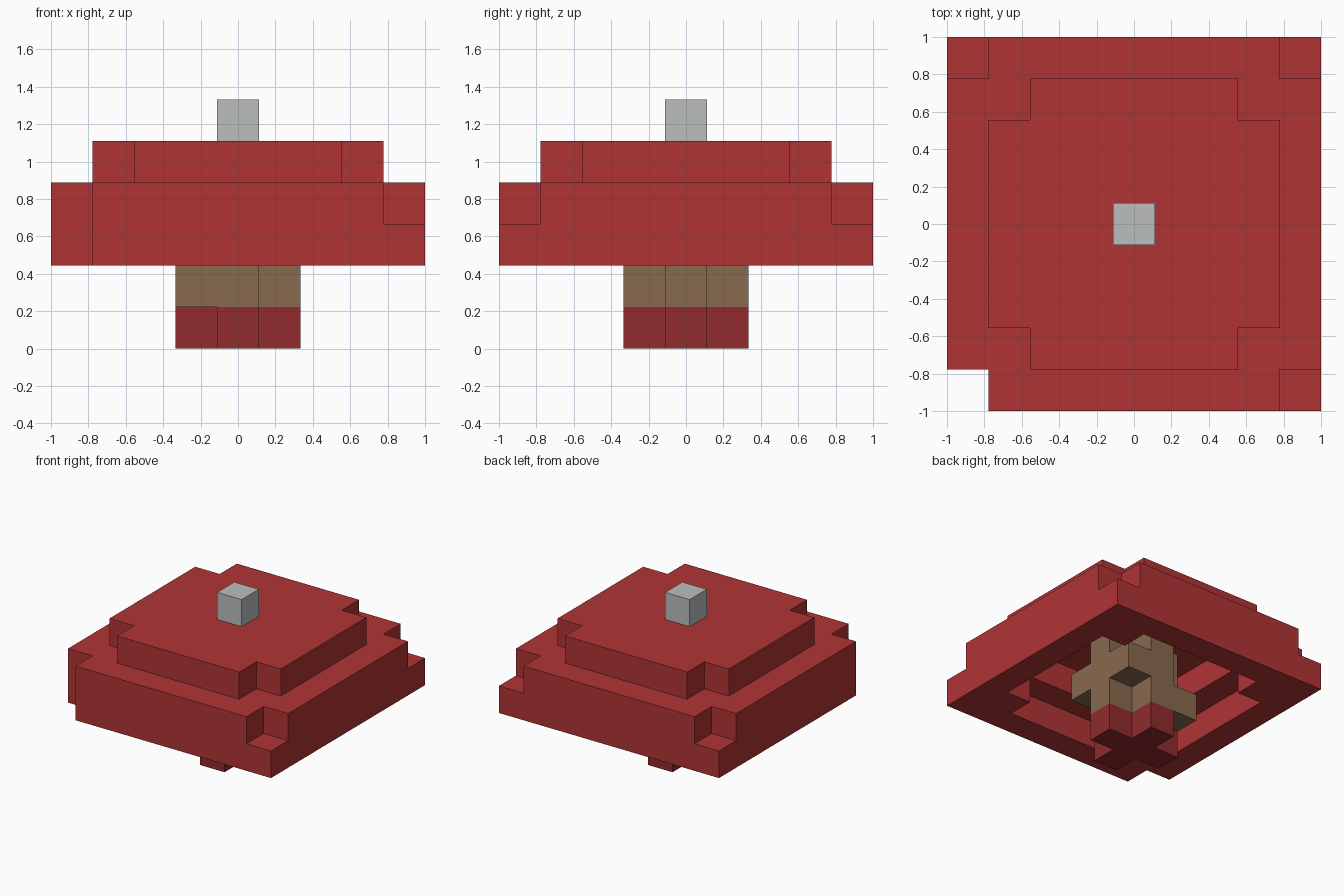
import bpy, bmesh, math
from mathutils import Vector

U = 2 / 9  # edge of one block

old = bpy.data.objects.get("Cube")
if old:
    bpy.data.objects.remove(old, do_unlink=True)


def material(name, hex_code):
    """Flat material from an sRGB hex code, converted to linear."""
    srgb = [c / 255 for c in bytes.fromhex(hex_code)]
    rgb = [c / 12.92 if c <= 0.04045 else ((c + 0.055) / 1.055) ** 2.4 for c in srgb]
    mat = bpy.data.materials.new(name)
    mat.use_nodes = True
    mat.diffuse_color = (*rgb, 1)
    bsdf = next(n for n in mat.node_tree.nodes if n.type == 'BSDF_PRINCIPLED')
    bsdf.inputs["Base Color"].default_value = (*rgb, 1)
    bsdf.inputs["Roughness"].default_value = 0.8
    return mat


def square(r, z, corners=True):
    """Square layer of blocks reaching r from the centre, with or without corners."""
    span = range(-r, r + 1)
    return {(x, y, z) for x in span for y in span
            if corners or not abs(x) == abs(y) == r}


# Hollow cap: wide rim, stepped shoulder and closed crown
rim = square(4, 2) - square(3, 2, False) - {(-4, -4, 2)}
shoulder = square(4, 3, False) - square(2, 3)
crown = square(3, 4, False)

# Cross-shaped stem with a few extra blocks along it
foot = square(1, 0, False)
stem = set().union(*(square(1, z, False) for z in (1, 2, 3)))
stem |= {(-1, y, 1) for y in (-1, 1)} | {(1, y, 2) for y in (-1, 1)}

parts = {
    "cap": (rim | shoulder | crown, material("red", "B03435")),
    "stem_foot": (foot, material("dark red", "902B2D")),
    "stem": (stem, material("brown", "896A4E")),
    "top_knob": ({(0, 0, 5)}, material("light grey", "BBBFBE")),
}
filled = set().union(*(cells for cells, _ in parts.values()))


def build(name, cells, mat):
    """Skin the exposed sides of the blocks and merge them into flat faces."""
    bm = bmesh.new()
    for cell in cells:
        centre = Vector(cell) + Vector((0, 0, 0.5))
        for axis in range(3):
            for sign in (-1, 1):
                n, a, b = Vector(), Vector(), Vector()
                n[axis] = sign
                a[(axis + 1) % 3] = 0.5
                b[(axis + 2) % 3] = 0.5 * sign
                if tuple(int(v) for v in Vector(cell) + n) in filled:
                    continue
                mid = centre + n / 2
                ring = (mid - a - b, mid + a - b, mid + a + b, mid - a + b)
                bm.faces.new([bm.verts.new(p * U) for p in ring])
    bmesh.ops.remove_doubles(bm, verts=bm.verts, dist=U / 100)
    bmesh.ops.dissolve_limit(bm, angle_limit=math.radians(1),
                             verts=bm.verts, edges=bm.edges)
    mesh = bpy.data.meshes.new(name)
    bm.to_mesh(mesh)
    bm.free()
    mesh.materials.append(mat)
    bpy.context.collection.objects.link(bpy.data.objects.new(name, mesh))


for name, (cells, mat) in parts.items():
    build(name, cells, mat)
